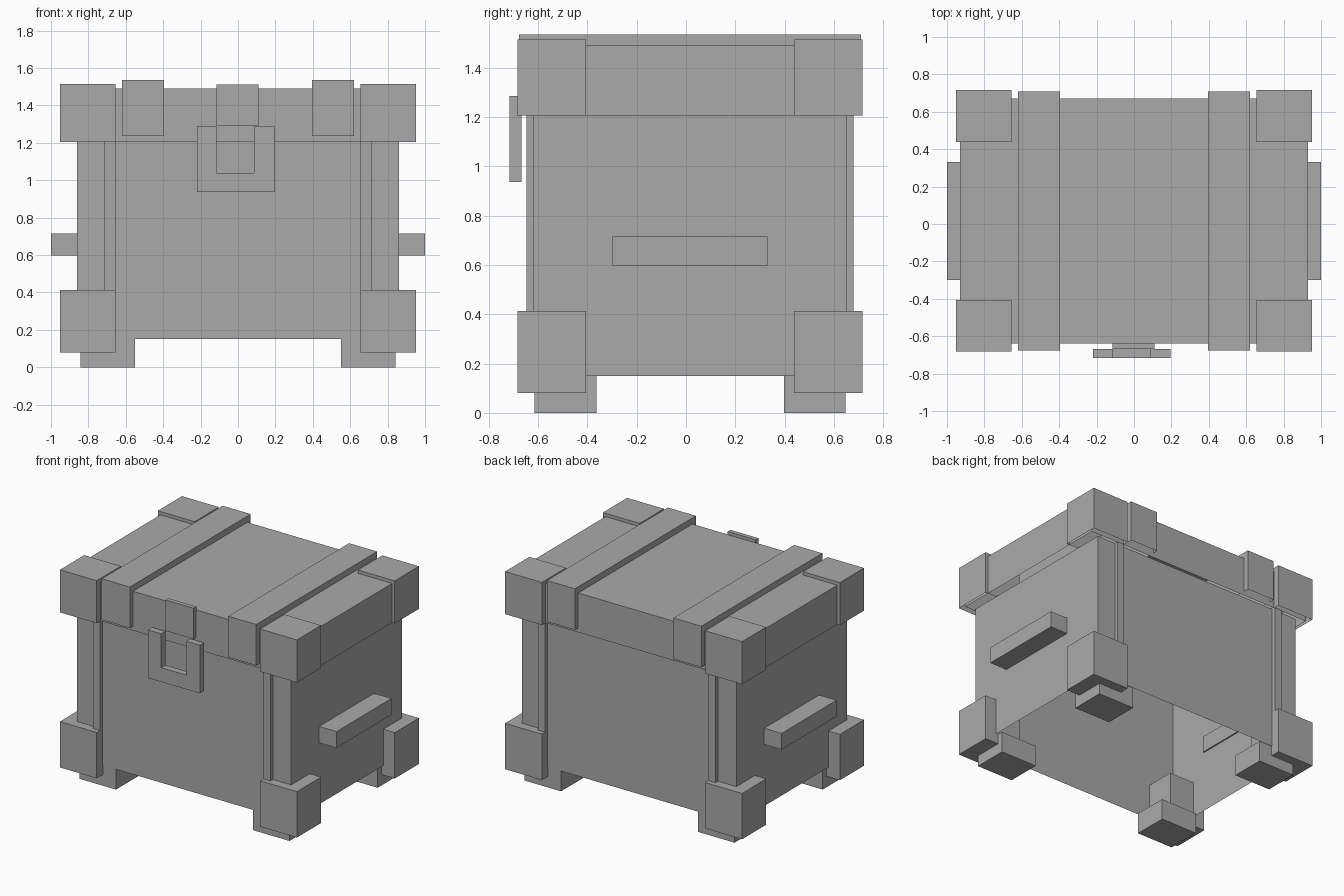
import bpy
import bmesh

cube = bpy.data.objects.get("Cube")
if cube:
    bpy.data.objects.remove(cube, do_unlink=True)

CY = 0.0165  # depth centre of the chest body

grey = bpy.data.materials.new("plain_grey")
grey.use_nodes = True
colour = (0.4, 0.4, 0.4, 1)
grey.diffuse_color = colour
grey.node_tree.nodes["Principled BSDF"].inputs["Base Color"].default_value = colour


def finish(name, bm):
    mesh = bpy.data.meshes.new(name)
    bm.to_mesh(mesh)
    bm.free()
    mesh.materials.append(grey)
    obj = bpy.data.objects.new(name, mesh)
    bpy.context.scene.collection.objects.link(obj)
    return obj


def box(name, xs, ys, zs, open_bottom=False, open_top=False):
    """Box from min/max pairs, optionally left open below or above."""
    bm = bmesh.new()
    bmesh.ops.create_cube(bm, size=1)
    for v in bm.verts:
        v.co = [pair[0] if c < 0 else pair[1] for c, pair in zip(v.co, (xs, ys, zs))]
    bm.normal_update()
    gone = [f for f in bm.faces
            if (open_bottom and f.normal.z < -0.5) or (open_top and f.normal.z > 0.5)]
    bmesh.ops.delete(bm, geom=gone, context='FACES')
    return finish(name, bm)


def span(half):
    return CY - half, CY + half


def mirrored(a, b, side, centre=0):
    return sorted((centre + side * a, centre + side * b))


# Hollow chest body and lid shell
box("chest_body", (-0.86, 0.86), span(0.635), (0.15, 1.205), True, True)
box("lid", (-0.93, 0.93), span(0.655), (1.205, 1.49), True)

for sx, side in ((-1, "right"), (1, "left")):
    # Band over the lid and handle on the side
    box(f"lid_band_{side}", mirrored(0.395, 0.62, sx), span(0.693), (1.237, 1.535), True)
    box(f"handle_{side}", mirrored(0.85, 1.0, sx), span(0.315), (0.597, 0.715))

    for sy, end in ((-1, "front"), (1, "back")):
        tag = f"{end}_{side}"
        cx = mirrored(0.656, 0.951, sx)
        cy = mirrored(0.422, 0.6995, sy, CY)
        # Corner blocks, upright strip and foot
        box(f"lid_corner_{tag}", cx, cy, (1.205, 1.514), True)
        box(f"base_corner_{tag}", cx, cy, (0.08, 0.413))
        box(f"upright_strip_{tag}", mirrored(0.656, 0.713, sx),
            mirrored(0.635, 0.663, sy, CY), (0.3, 1.205))
        box(f"foot_{tag}", mirrored(0.55, 0.843, sx),
            mirrored(0.38, 0.63, sy, CY), (0, 0.152))

# Latch tongue on the lid
box("latch_tongue", (-0.115, 0.11), (-0.667, -0.635), (1.289, 1.513))

# U-shaped latch plate, extruded from its outline
outline = [(-0.22, 0.937), (0.195, 0.937), (0.195, 1.286), (0.086, 1.286),
           (0.086, 1.04), (-0.115, 1.04), (-0.115, 1.286), (-0.22, 1.286)]
bm = bmesh.new()
face = bm.faces.new([bm.verts.new((x, -0.716, z)) for x, z in outline])
ext = bmesh.ops.extrude_face_region(bm, geom=[face], use_keep_orig=True)
moved = [g for g in ext["geom"] if isinstance(g, bmesh.types.BMVert)]
bmesh.ops.translate(bm, verts=moved, vec=(0, 0.049, 0))
bmesh.ops.recalc_face_normals(bm, faces=bm.faces)
finish("latch_plate", bm)
